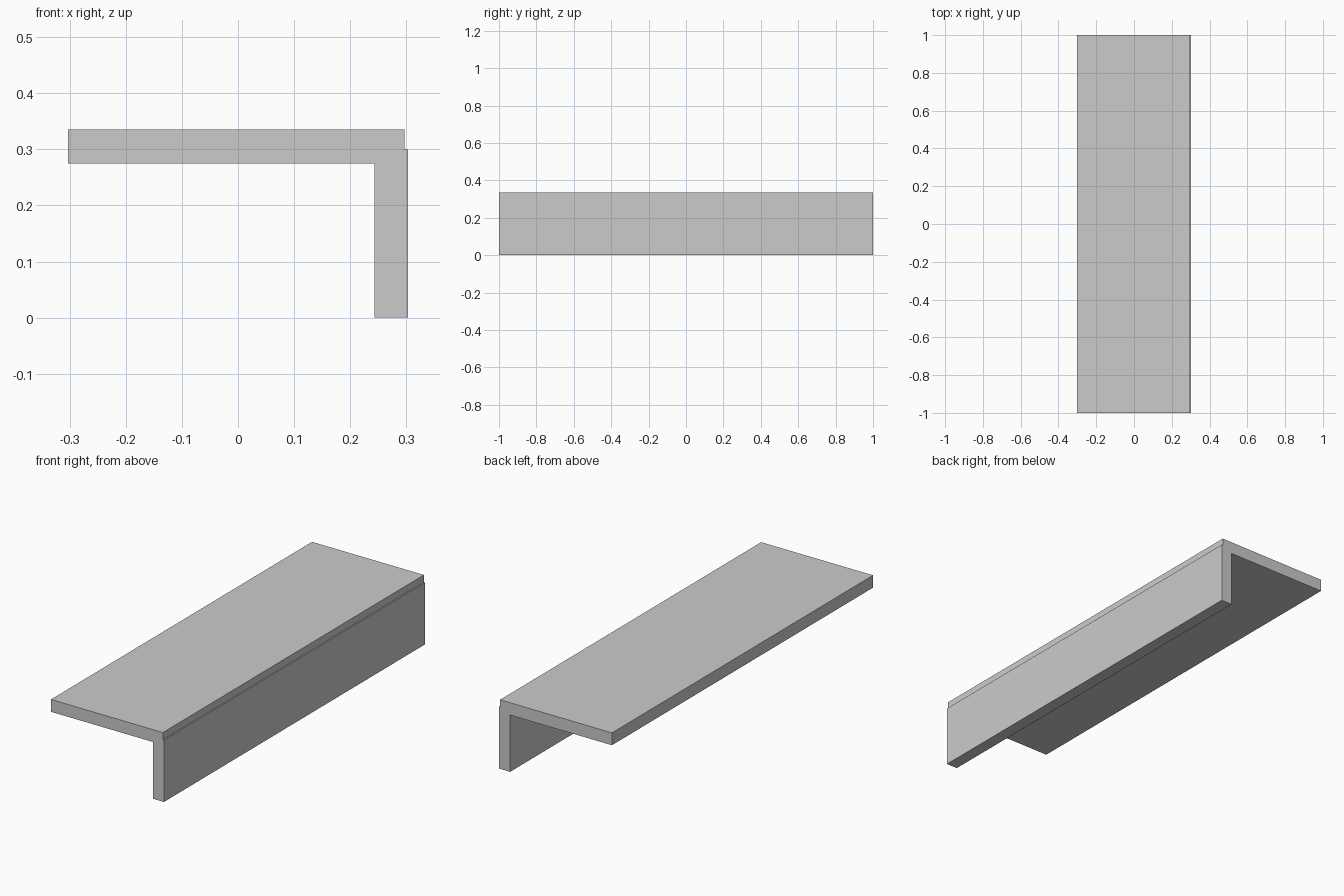
import bpy
import bmesh

if "Cube" in bpy.data.objects:
    bpy.data.objects.remove(bpy.data.objects["Cube"])

LENGTH = 2.0

# Cross-section in x, z: wide top plate with a slightly offset down-turned leg
profile = [
    (-0.303, 0.275), (0.243, 0.275), (0.243, 0.0), (0.303, 0.0),
    (0.303, 0.30), (0.297, 0.30), (0.297, 0.335), (-0.303, 0.335),
]

# Extrude the section along the length
bm = bmesh.new()
section = bm.faces.new([bm.verts.new((x, -LENGTH / 2, z)) for x, z in profile])
result = bmesh.ops.extrude_face_region(bm, geom=[section], use_keep_orig=True)
far_end = [v for v in result["geom"] if isinstance(v, bmesh.types.BMVert)]
bmesh.ops.translate(bm, verts=far_end, vec=(0, LENGTH, 0))
bmesh.ops.recalc_face_normals(bm, faces=bm.faces)

mesh = bpy.data.meshes.new("angle_beam")
bm.to_mesh(mesh)
bm.free()
beam = bpy.data.objects.new("angle_beam", mesh)
bpy.context.collection.objects.link(beam)
